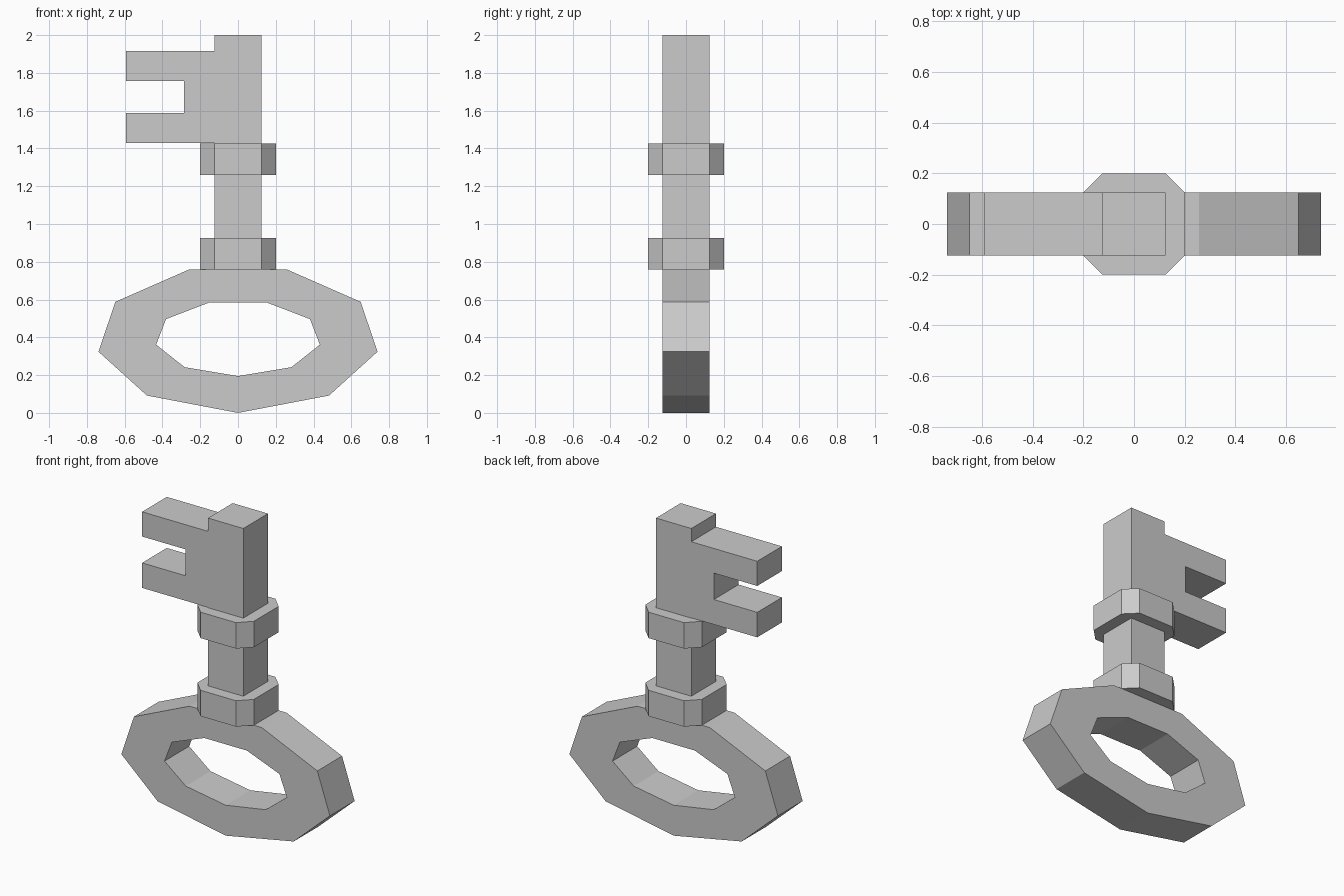
import bpy, bmesh, math

if "Cube" in bpy.data.objects:
    bpy.data.objects.remove(bpy.data.objects["Cube"])

HALF = 0.125  # half thickness of the flat parts

metal = bpy.data.materials.new("grey_metal")
metal.diffuse_color = (0.6, 0.6, 0.6, 1)
metal.use_nodes = True
metal.node_tree.nodes["Principled BSDF"].inputs["Base Color"].default_value = metal.diffuse_color


def finish(name, bm):
    bmesh.ops.recalc_face_normals(bm, faces=bm.faces)
    mesh = bpy.data.meshes.new(name)
    bm.to_mesh(mesh)
    bm.free()
    mesh.materials.append(metal)
    obj = bpy.data.objects.new(name, mesh)
    bpy.context.collection.objects.link(obj)
    return obj


def extrude(name, points, offset):
    """Extrude a flat outline of 3D points along an offset vector."""
    bm = bmesh.new()
    face = bm.faces.new([bm.verts.new(p) for p in points])
    out = bmesh.ops.extrude_face_region(bm, geom=[face], use_keep_orig=True)
    moved = [g for g in out["geom"] if isinstance(g, bmesh.types.BMVert)]
    bmesh.ops.translate(bm, verts=moved, vec=offset)
    return finish(name, bm)


# Oval nine-sided bow with an open centre
bm = bmesh.new()
rings = []
for rx, rz, cz, y in ((0.75, 0.392, 0.392, -HALF), (0.75, 0.392, 0.392, HALF),
                      (0.44, 0.201, 0.396, HALF), (0.44, 0.201, 0.396, -HALF)):
    angles = [math.tau * i / 9 for i in range(9)]
    rings.append([bm.verts.new((rx * math.sin(a), y, cz - rz * math.cos(a))) for a in angles])
for k in range(4):
    a, b = rings[k], rings[(k + 1) % 4]
    for i in range(9):
        j = (i + 1) % 9
        bm.faces.new((a[i], a[j], b[j], b[i]))
finish("bow_ring", bm)

# Square shaft and two-toothed bit in one outline
outline = [(HALF, 0.76), (HALF, 2.0), (-HALF, 2.0), (-HALF, 1.915),
           (-0.592, 1.915), (-0.592, 1.757), (-0.285, 1.757), (-0.285, 1.588),
           (-0.592, 1.588), (-0.592, 1.428), (-HALF, 1.428), (-HALF, 0.76)]
extrude("shaft_and_bit", [(x, -HALF, z) for x, z in outline], (0, 2 * HALF, 0))

# Two collars with cut corners
R = 0.2
octagon = [(R, -HALF), (R, HALF), (HALF, R), (-HALF, R),
           (-R, HALF), (-R, -HALF), (-HALF, -R), (HALF, -R)]
for name, z in (("lower_collar", 0.76), ("upper_collar", 1.26)):
    extrude(name, [(x, y, z) for x, y in octagon], (0, 0, 0.166))
